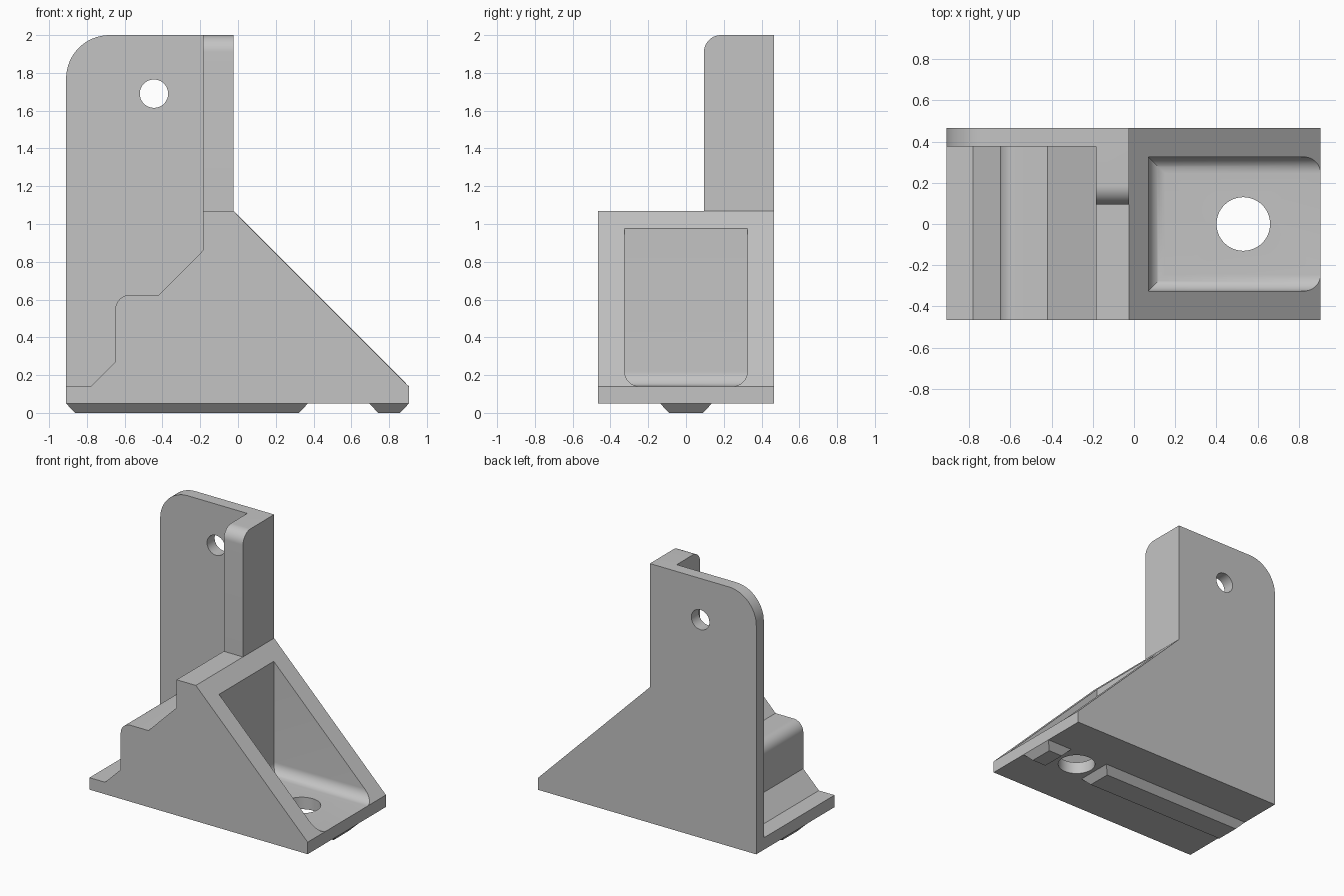
import bpy, bmesh, math
from mathutils import Vector

if "Cube" in bpy.data.objects:
    bpy.data.objects.remove(bpy.data.objects["Cube"], do_unlink=True)

grey = bpy.data.materials.new("plain grey")
grey.use_nodes = True
COLOUR = (0.55, 0.55, 0.55, 1)
grey.diffuse_color = COLOUR
grey.node_tree.nodes["Principled BSDF"].inputs["Base Color"].default_value = COLOUR


def make(name, bm):
    bmesh.ops.recalc_face_normals(bm, faces=bm.faces)
    mesh = bpy.data.meshes.new(name)
    bm.to_mesh(mesh)
    bm.free()
    mesh.materials.append(grey)
    ob = bpy.data.objects.new(name, mesh)
    bpy.context.collection.objects.link(ob)
    return ob


def rounded(points, steps=16):
    """Outline whose points may carry a third value, a fillet radius."""
    out = []
    for i, p in enumerate(points):
        c = Vector(p[:2])
        if len(p) < 3:
            out.append(c)
            continue
        a = (Vector(points[i - 1][:2]) - c).normalized() * p[2]
        b = (Vector(points[(i + 1) % len(points)][:2]) - c).normalized() * p[2]
        for k in range(steps + 1):
            t = k / steps * math.pi / 2
            out.append(c + a * (1 - math.sin(t)) + b * (1 - math.cos(t)))
    return out


def extrude(name, points, axis, lo, hi):
    """Extrude an outline along x (outline in y, z) or y (outline in x, z)."""
    bm = bmesh.new()
    put = (lambda p: (lo, p.x, p.y)) if axis == "x" else (lambda p: (p.x, lo, p.y))
    face = bm.faces.new([bm.verts.new(put(p)) for p in rounded(points)])
    new = bmesh.ops.extrude_face_region(bm, geom=[face])["geom"]
    move = Vector((hi - lo, 0, 0) if axis == "x" else (0, hi - lo, 0))
    bmesh.ops.translate(bm, vec=move, verts=[v for v in new if isinstance(v, bmesh.types.BMVert)])
    return make(name, bm)


def box(x0, x1, y0, y1, z0, z1):
    bm = bmesh.new()
    bmesh.ops.create_cube(bm, size=1)
    for v in bm.verts:
        v.co = (x1 if v.co.x > 0 else x0, y1 if v.co.y > 0 else y0, z1 if v.co.z > 0 else z0)
    return bm


def cylinder(name, centre, radius, depth, along_y=False):
    bm = bmesh.new()
    bmesh.ops.create_cone(bm, cap_ends=True, segments=64, radius1=radius, radius2=radius, depth=depth)
    ob = make(name, bm)
    ob.location = centre
    if along_y:
        ob.rotation_euler.x = math.pi / 2
    return ob


def combine(target, other, operation):
    """Boolean the other object into the target, then drop it."""
    mod = target.modifiers.new("bool", "BOOLEAN")
    mod.operation, mod.object, mod.solver = operation, other, "EXACT"
    other.hide_render = True
    bpy.context.view_layer.update()
    result = bpy.data.meshes.new_from_object(target.evaluated_get(bpy.context.evaluated_depsgraph_get()))
    target.modifiers.clear()
    target.data = result
    bpy.data.objects.remove(other, do_unlink=True)


LEFT, RIGHT, INNER, OUTER = -0.91, 0.905, -0.185, -0.025
DEPTH, PLATE_FRONT, BASE, FLOOR, SHOULDER = 0.465, 0.375, 0.05, 0.14, 1.07

# Stepped wedge body
bracket = extrude("bracket", [
    (LEFT, BASE), (RIGHT, BASE), (RIGHT, FLOOR), (OUTER, SHOULDER), (INNER, SHOULDER),
    (INNER, 0.86), (-0.42, 0.625), (-0.65, 0.625, 0.08), (-0.65, 0.27), (-0.78, FLOOR),
    (LEFT, FLOOR)], "y", -DEPTH, PLATE_FRONT)

# Upright back plate with one rounded corner
plate = extrude("back_plate", [
    (LEFT, BASE), (RIGHT, BASE), (RIGHT, FLOOR), (OUTER, SHOULDER), (OUTER, 2), (LEFT, 2, 0.23)],
    "y", PLATE_FRONT, DEPTH)
combine(bracket, plate, "UNION")

# Side flange standing on the shoulder
flange = extrude("side_flange", [
    (PLATE_FRONT, SHOULDER), (PLATE_FRONT, 2), (0.095, 2, 0.09), (0.095, SHOULDER)],
    "x", INNER, OUTER)
combine(bracket, flange, "UNION")

# Pocket in the slope, filleted around its floor
bm = box(0.07, 1.3, -0.325, 0.325, FLOOR, 1.4)
floor_edges = [e for e in bm.edges
               if all(v.co.z < 0.2 for v in e.verts) and any(v.co.x < 0.1 for v in e.verts)]
bmesh.ops.bevel(bm, geom=floor_edges, offset=0.08, segments=12, profile=0.5, affect="EDGES")
combine(bracket, make("pocket_cutter", bm), "DIFFERENCE")

# Screw holes through the floor and the plate
combine(bracket, cylinder("floor_hole_cutter", (0.53, 0, 0.1), 0.13, 0.3), "DIFFERENCE")
combine(bracket, cylinder("plate_hole_cutter", (-0.445, 0.42, 1.69), 0.075, 0.3, True), "DIFFERENCE")

# Merge flat areas left over from joining
bm = bmesh.new()
bm.from_mesh(bracket.data)
bmesh.ops.remove_doubles(bm, verts=bm.verts, dist=0.0001)
bmesh.ops.dissolve_limit(bm, angle_limit=math.radians(0.5), verts=bm.verts, edges=bm.edges)
bm.to_mesh(bracket.data)
bm.free()

# Tapered locating ridges under the base
ridges = []
for name, x0, x1 in (("long_ridge", LEFT, 0.37), ("short_ridge", 0.695, RIGHT)):
    bm = box(x0, x1, -0.137, 0.137, 0, BASE)
    mid = (x0 + x1) / 2
    for v in bm.verts:
        if v.co.z < 0.01:
            v.co.x -= math.copysign(0.047, v.co.x - mid)
            v.co.y -= math.copysign(0.047, v.co.y)
    ridges.append(make(name, bm))

# Smooth the fillets and holes, keep edges sharp
bpy.ops.object.select_all(action="DESELECT")
bracket.select_set(True)
bpy.context.view_layer.objects.active = bracket
bpy.ops.object.shade_smooth_by_angle(angle=math.radians(30))
